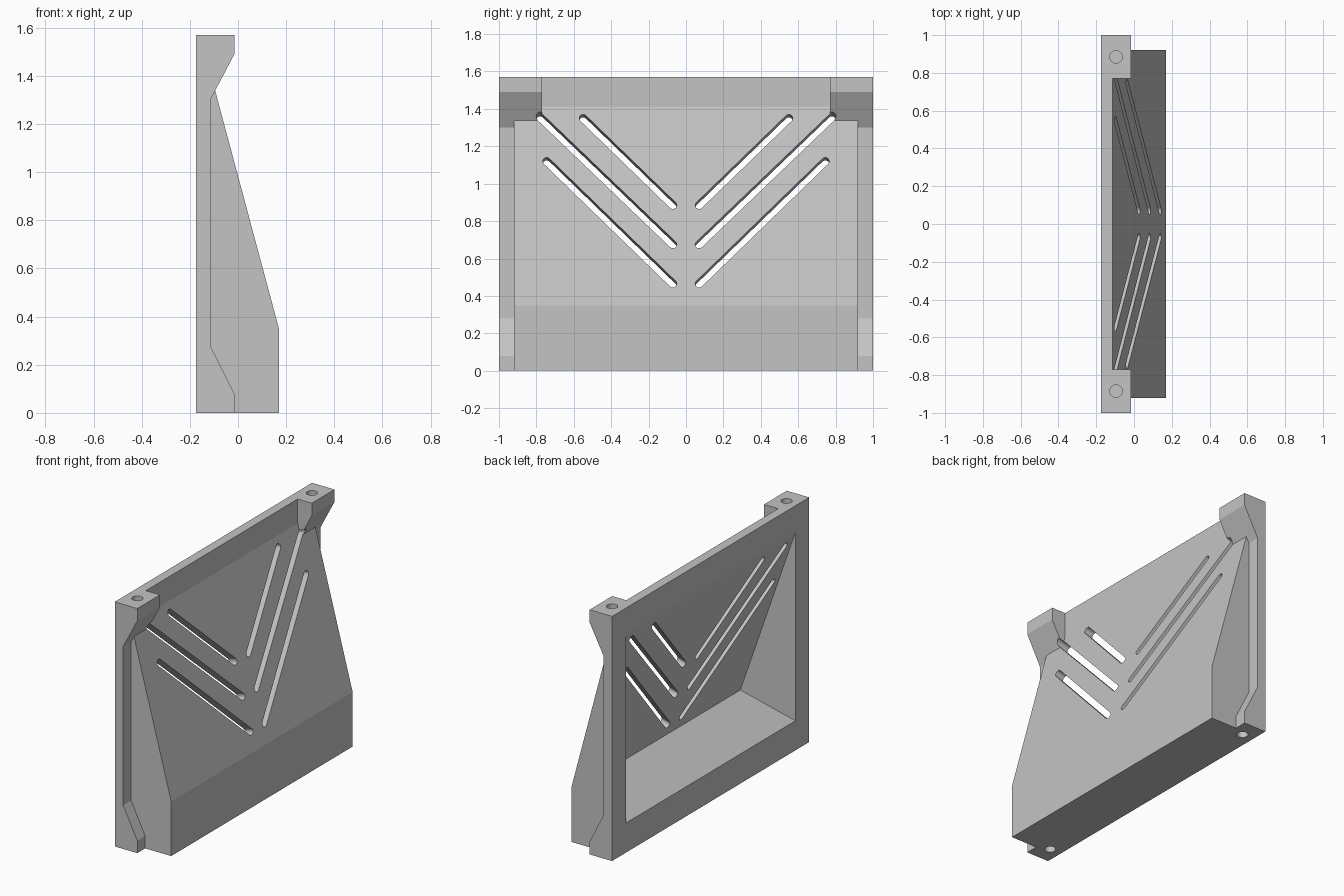
import bpy, bmesh, math
from mathutils import Vector

if "Cube" in bpy.data.objects:
    bpy.data.objects.remove(bpy.data.objects["Cube"], do_unlink=True)

grey = bpy.data.materials.new("plain_grey")
grey.use_nodes = True
grey.diffuse_color = (0.55, 0.55, 0.55, 1)
grey.node_tree.nodes["Principled BSDF"].inputs["Base Color"].default_value = (0.55, 0.55, 0.55, 1)

BACK, PLATE, BOSS, FRONT = -0.175, -0.115, -0.015, 0.17
TOP, HOOD_Y, LIP_Z, SLOPE = 1.57, 0.92, 0.35, 0.268


def finish(name, bm):
    bmesh.ops.recalc_face_normals(bm, faces=bm.faces)
    mesh = bpy.data.meshes.new(name)
    bm.to_mesh(mesh)
    bm.free()
    mesh.materials.append(grey)
    ob = bpy.data.objects.new(name, mesh)
    bpy.context.collection.objects.link(ob)
    return ob


def prism(name, ring, offset):
    """Extrude a closed ring of points along an offset."""
    bm = bmesh.new()
    face = bm.faces.new([bm.verts.new(p) for p in ring])
    out = bmesh.ops.extrude_face_region(bm, geom=[face], use_keep_orig=True)
    moved = [g for g in out["geom"] if isinstance(g, bmesh.types.BMVert)]
    bmesh.ops.translate(bm, verts=moved, vec=offset)
    return finish(name, bm)


def side_prism(name, profile, y0, y1):
    return prism(name, [Vector((x, y0, z)) for x, z in profile], Vector((0, y1 - y0, 0)))


def combine(target, tool, operation):
    mod = target.modifiers.new(operation.lower(), 'BOOLEAN')
    mod.operation, mod.solver, mod.object = operation, 'EXACT', tool
    bpy.context.view_layer.objects.active = target
    bpy.ops.object.modifier_apply(modifier=mod.name)
    bpy.data.objects.remove(tool, do_unlink=True)


def hood_x(z):
    return FRONT - (z - LIP_Z) * SLOPE


# Back plate
body = side_prism("vent_cover", [(BACK, 0), (PLATE, 0), (PLATE, TOP), (BACK, TOP)], -1, 1)

# Sloping hood, rooted inside the plate
apex = LIP_Z + (FRONT + 0.14) / SLOPE
hood = [(-0.14, 0), (FRONT, 0), (FRONT, LIP_Z), (-0.14, apex)]
combine(body, side_prism("hood", hood, -HOOD_Y, HOOD_Y), 'UNION')

# Chamfered screw bosses at the four corners
root = -0.14
top_boss = [(root, TOP), (BOSS, TOP), (BOSS, 1.49), (PLATE, 1.3), (root, 1.25)]
low_boss = [(root, 0), (BOSS, 0), (BOSS, 0.08), (PLATE, 0.28), (root, 0.33)]
for s in (-1, 1):
    combine(body, side_prism("top_boss", top_boss, s * 0.77, s), 'UNION')
    combine(body, side_prism("low_boss", low_boss, s * 0.88, s), 'UNION')

# Tapered hollow open at the back
bm = bmesh.new()
for s in (-1, 1):
    for x in (BACK - 0.1, BACK):
        for z in (0.19, 1.4):
            bm.verts.new((x, s * 0.86, z))
    bm.verts.new((0.10, s * 0.694, 0.377))
bmesh.ops.convex_hull(bm, input=bm.verts)
combine(body, finish("hollow", bm), 'DIFFERENCE')

# Slanted slots cut square to the hood face
tilt = math.atan(SLOPE)
normal = Vector((math.cos(tilt), 0, math.sin(tilt)))
slots = [((0.07, 0.465), (0.745, 1.12)),
         ((0.07, 0.675), (0.78, 1.355)),
         ((0.07, 0.885), (0.55, 1.35))]
for s in (-1, 1):
    for ends in slots:
        a, b = [Vector((hood_x(z), s * y, z)) for y, z in ends]
        along = (b - a).normalized()
        across = normal.cross(along)
        ring = []
        for centre, start in ((b, -90), (a, 90)):
            for i in range(9):
                t = math.radians(start + i * 22.5)
                ring.append(centre + 0.021 * (along * math.cos(t) + across * math.sin(t)))
        ring = [p + normal * 0.04 for p in ring]
        combine(body, prism("slot", ring, normal * -0.16), 'DIFFERENCE')

# Screw holes in the top and bottom of each corner
for s in (-1, 1):
    for z, depth in ((TOP + 0.02, -0.14), (-0.02, 0.14)):
        ring = [Vector((-0.095 + 0.033 * math.cos(t), s * 0.885 + 0.033 * math.sin(t), z))
                for t in (math.tau * i / 32 for i in range(32))]
        combine(body, prism("screw_hole", ring, Vector((0, 0, depth))), 'DIFFERENCE')

for poly in body.data.polygons:
    poly.use_smooth = False
    poly.material_index = 0
